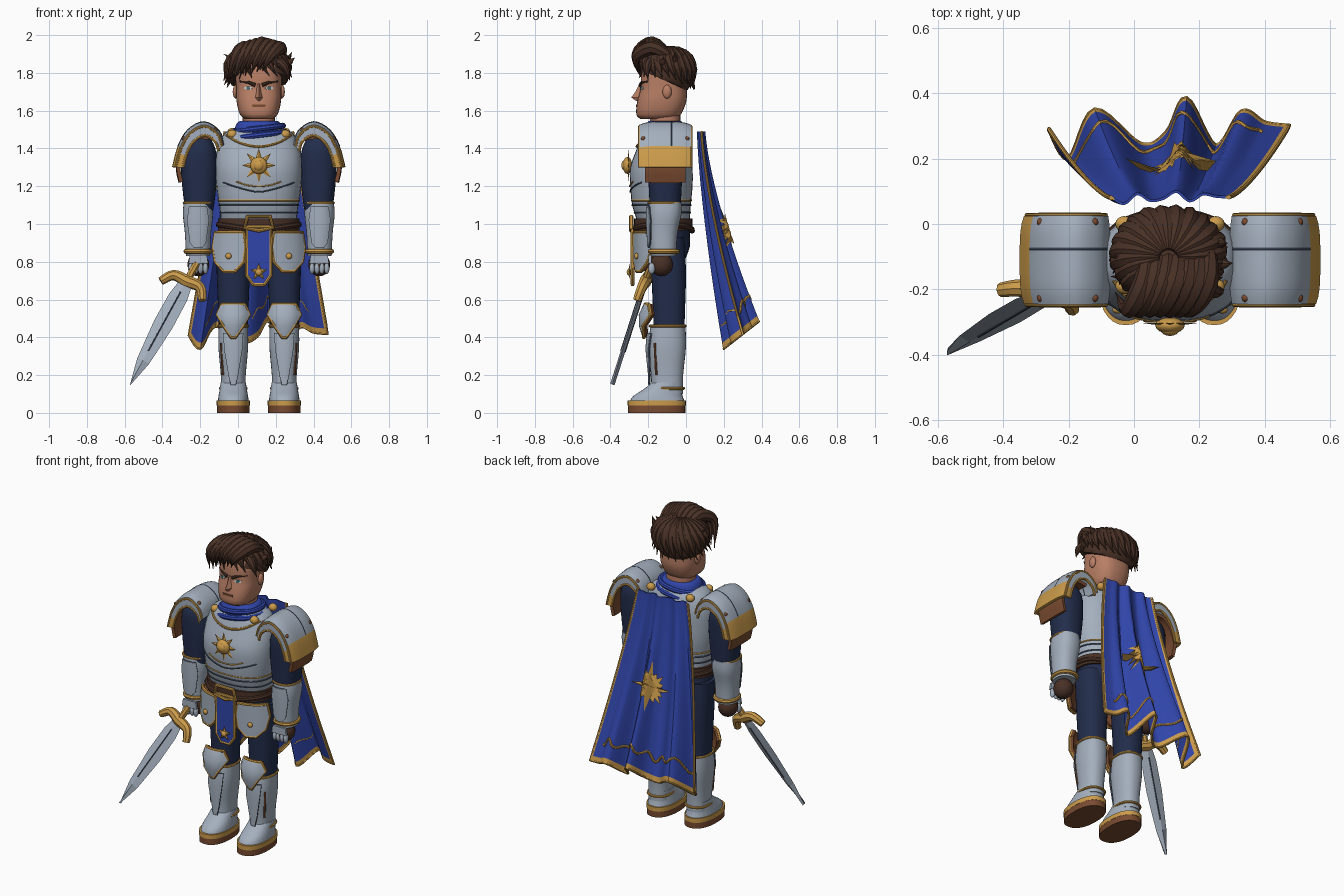
import bpy, bmesh, math, random
from mathutils import Vector

random.seed(4)
if "Cube" in bpy.data.objects:
    bpy.data.objects.remove(bpy.data.objects["Cube"])
CX = 0.11  # body midline


def mat(name, *rgb):
    m = bpy.data.materials.new(name)
    m.use_nodes = True
    m.diffuse_color = (*rgb, 1)
    bsdf = next(n for n in m.node_tree.nodes if n.type == 'BSDF_PRINCIPLED')
    bsdf.inputs["Base Color"].default_value = (*rgb, 1)
    return m


STEEL = mat("steel", .37, .43, .51)
DARK = mat("dark steel", .06, .08, .12)
GOLD = mat("gold", .60, .33, .07)
BLUE = mat("royal blue cloth", .03, .06, .40)
NAVY = mat("navy cloth", .016, .026, .07)
LEATHER = mat("leather", .19, .07, .03)
HAIR = mat("dark brown", .065, .03, .019)
SKIN = mat("skin", .48, .21, .13)
WHITE = mat("eye white", .6, .58, .54)
IRIS = mat("iris teal", .05, .16, .2)


def finish(name, bm, mats, thick=0, angle=40):
    bmesh.ops.recalc_face_normals(bm, faces=bm.faces[:])
    me = bpy.data.meshes.new(name)
    bm.to_mesh(me)
    bm.free()
    ob = place(name, me, mats, angle)
    if thick:
        mod = ob.modifiers.new("Thickness", 'SOLIDIFY')
        mod.thickness, mod.offset = thick, 0
        ob.modifiers.new("Crisp rims", 'EDGE_SPLIT').split_angle = math.radians(angle)


def place(name, me, mats, angle=40):
    for m in mats:
        me.materials.append(m)
    me.shade_smooth()
    me.set_sharp_from_angle(angle=math.radians(angle))
    ob = bpy.data.objects.new(name, me)
    bpy.context.collection.objects.link(ob)
    return ob


def grid(name, rows, mats, closed=False, thick=0, rule=None, angle=40):
    """Skin rows of points; rule(u, v) picks the material slot."""
    bm = bmesh.new()
    vs = [[bm.verts.new(p) for p in r] for r in rows]
    n, k = len(rows[0]), len(rows)
    for j in range(k - 1):
        for i in range(n if closed else n - 1):
            f = bm.faces.new((vs[j][i], vs[j][(i + 1) % n], vs[j + 1][(i + 1) % n], vs[j + 1][i]))
            if rule:
                f.material_index = rule((i + .5) / (n - 1), (j + .5) / (k - 1))
    if closed:
        bm.faces.new(vs[0])
        bm.faces.new(vs[-1])
    finish(name, bm, mats, thick, angle)


def spline(pts, n=4):
    out = []
    for i in range(len(pts) - 1):
        a, b, c, d = pts[max(i - 1, 0)], pts[i], pts[i + 1], pts[min(i + 2, len(pts) - 1)]
        for s in range(n):
            t = s / n
            out.append(tuple(.5 * (2 * q + (r - p) * t + (2 * p - 5 * q + 4 * r - w) * t * t
                                   + (3 * q - p - 3 * r + w) * t ** 3) for p, q, r, w in zip(a, b, c, d)))
    return out + [tuple(pts[-1])]


def ring(cx, row, e=2.3, n=32):
    z, cy, rx, ry = row
    f = lambda v: math.copysign(abs(v) ** (2 / e), v)
    return [(cx + rx * f(math.cos(a)), cy + ry * f(math.sin(a)), z)
            for a in (math.tau * i / n for i in range(n))]


def loft(name, cx, rows, m, e=2.3, n=3):
    grid(name, [ring(cx, r, e) for r in (spline(rows, n) if n > 1 else rows)], [m], True)


def section(rows, z):
    """Interpolate a lofted body's (centre y, x radius, y radius) at a height."""
    for a, b in zip(rows, rows[1:]):
        if z <= b[0] or b is rows[-1]:
            t = min(max((z - a[0]) / (b[0] - a[0]), 0), 1)
            return [p + (q - p) * t for p, q in zip(a[1:], b[1:])]


def front(rows, cx, off=0, e=2.3):
    """Return a function giving the front y of a lofted body."""
    def y(x, z):
        cy, rx, ry = section(rows, z)
        return cy - off - ry * max(0, 1 - min(1, abs((x - cx) / rx)) ** e) ** (1 / e)
    return y


def tube(name, pts, r, m, closed=False, taper=None):
    cu = bpy.data.curves.new(name, 'CURVE')
    cu.dimensions, cu.bevel_depth, cu.bevel_resolution, cu.use_fill_caps = '3D', r, 2, True
    sp = cu.splines.new('POLY')
    sp.points.add(len(pts) - 1)
    for i, p in enumerate(pts):
        sp.points[i].co = (*p, 1)
        sp.points[i].radius = taper(i / (len(pts) - 1)) if taper else 1
    sp.use_cyclic_u = closed
    ob = bpy.data.objects.new(name, cu)
    me = bpy.data.meshes.new_from_object(ob)
    bpy.data.objects.remove(ob)
    place(name, me, [m])


def ball(name, c, r, m):
    bm = bmesh.new()
    bmesh.ops.create_uvsphere(bm, u_segments=16, v_segments=10, radius=1)
    for v in bm.verts:
        v.co = Vector(c) + Vector([a * b for a, b in zip(v.co, r)])
    finish(name, bm, [m])


def shield(name, cx, rows, y, m, thick=.015, trim=None, r=.01):
    """Curved plate from (z, half width) rows, with an optional rim."""
    pts = [[(cx + h * t / 4, y(cx + h * t / 4, z), z) for t in range(-4, 5)] for z, h in rows]
    grid(name, pts, [m], thick=thick)
    if trim:
        loop = pts[0] + [p[-1] for p in pts[1:-1]] + pts[-1][::-1] + [p[0] for p in pts[-2:0:-1]]
        tube(name + "_rim", loop, r, trim, True)


def star(name, c, r1, r2, n, m):
    bm = bmesh.new()
    tip = bm.verts.new((c[0], c[1] - .012, c[2]))
    rim = [bm.verts.new((c[0] + r * math.sin(a), c[1], c[2] + r * math.cos(a)))
           for a, r in ((math.pi * i / n, r2 if i % 2 else r1) for i in range(2 * n))]
    for i in range(2 * n):
        bm.faces.new((tip, rim[i], rim[(i + 1) % (2 * n)]))
    bm.faces.new(rim)
    finish(name, bm, [m], angle=10)


# Torso armour
TORSO = [(1.02, -.12, .20, .14), (1.10, -.13, .21, .155), (1.2, -.13, .225, .165), (1.3, -.13, .23, .165),
         (1.4, -.115, .22, .145), (1.48, -.11, .18, .12), (1.51, -.11, .12, .09)]
chest = front(TORSO, CX, .004)
loft("cuirass", CX, TORSO, STEEL)
for z, m in ((1.06, DARK), (1.10, DARK), (1.125, GOLD)):
    tube("waist_lame", ring(CX, (z, *section(TORSO, z))), .005, m, True)


def chest_line(name, pts, r, m):
    tube(name, [(CX + x, chest(CX + x, z), z) for x, z in spline(pts)], r, m)


chest_line("neck_trim", [(-.17, 1.47), (-.1, 1.43), (0, 1.41), (.1, 1.43), (.17, 1.47)], .007, GOLD)
chest_line("breast_line", [(-.19, 1.22), (-.1, 1.19), (0, 1.17), (.1, 1.19), (.19, 1.22)], .004, DARK)
chest_line("breast_trim", [(-.12, 1.225), (-.06, 1.205), (0, 1.2), (.06, 1.205), (.12, 1.225)], .004, GOLD)
star("chest_sun", (CX, -.302, 1.31), .09, .042, 8, GOLD)
ball("sun_boss", (CX, -.31, 1.31), (.045, .025, .045), GOLD)
ball("sun_gem", (CX, -.324, 1.31), (.028, .018, .028), GOLD)

# Neck scarf
loft("neck", CX, [(1.46, -.11, .085, .08), (1.6, -.11, .085, .08)], SKIN)
loft("scarf", CX, [(1.42, -.115, .15, .13), (1.48, -.115, .135, .115), (1.53, -.112, .118, .098),
                   (1.545, -.112, .10, .085)], BLUE)
for z, w in ((1.47, .14), (1.505, .128)):
    tube("scarf_fold", [(x, y, q + .12 * (x - CX)) for x, y, q in ring(CX, (z, -.115, w, w - .02))], .016, BLUE, True)

# Hips, belt and tabard
HIPS = [(.80, -.10, .15, .09), (.88, -.10, .2, .12), (.97, -.115, .2, .135), (1.04, -.12, .2, .14)]
loft("hips", CX, HIPS, NAVY)
loft("belt", CX, [(z, -.12, .215, .155) for z in (.965, 1.03)], HAIR, n=1)
tube("low_belt", [(x, y, .965 + .03 * abs(x - CX) / .2) for x, y, z in ring(CX, (1, -.12, .212, .152))], .016, HAIR, True)
tube("buckle", [(CX + x, -.29, z) for x, z in ((-.075, .98), (-.06, 1.04), (.06, 1.04), (.075, .98), (0, .965))], .011, GOLD, True)
shield("tabard", CX, [(.985, .062), (.85, .064), (.73, .064), (.68, .03)], lambda x, z: -.283, BLUE, .012, GOLD)
star("tabard_star", (CX, -.297, .745), .045, .02, 5, GOLD)
ball("tabard_stud", (CX, -.302, .745), (.018, .012, .018), GOLD)

# Head
HEAD = [(1.555, -.15, .07, .09), (1.58, -.145, .1, .118), (1.65, -.128, .118, .13), (1.72, -.118, .12, .122),
        (1.8, -.115, .12, .122), (1.88, -.11, .1, .1), (1.92, -.11, .05, .05)]
loft("head", CX, HEAD, SKIN, 2.6)
face = lambda off: front(HEAD, CX, off, 2.6)
grid("nose", [[(CX + x, y, z) for x, y in ((-w, -.22), (0, tip), (w, -.22))] for z, w, tip in
              ((1.745, .016, -.245), (1.70, .024, -.268), (1.67, .036, -.29), (1.65, .03, -.262))], [SKIN], True)
shield("mouth", CX, [(1.632, .036), (1.62, .032)], face(.003), LEATHER, .005)

# Hair cap and locks
HC, HR = (.105, -.1, 1.79), (.165, .135, .135)
bm = bmesh.new()
bmesh.ops.create_uvsphere(bm, u_segments=32, v_segments=20, radius=1)
for v in bm.verts:
    x, y, z = (c + r * q for c, r, q in zip(HC, HR, v.co))
    v.co = (x, y, max(z, 1.80 - .10 * min(1, max(0, (y + .2) / .22))))
finish("hair_cap", bm, [HAIR])
lock = lambda t: .55 + .6 * math.sin(math.pi * min(1, t * 1.1)) - .5 * t
for i in range(24):
    az = math.tau * i / 24
    end = 1.5 + .36 * (1 + math.sin(az)) + random.uniform(-.15, .15)
    pts = []
    for k in range(9):
        th, a = .15 + (end - .15) * k / 8, az + .35 * (k / 8) ** 2
        out = math.sin(min(th, 1.57)) * (1.0 + random.uniform(0, .04) + .08 * (k == 8))
        pts.append((HC[0] + HR[0] * out * math.cos(a), HC[1] + HR[1] * out * math.sin(a), HC[2] + HR[2] * math.cos(th)))
    tube("hair_lock", pts, .036, HAIR, taper=lock)
for i in range(7):  # swept fringe
    x, d = .23 - .031 * i, random.uniform(-.015, .015)
    tube("fringe_lock", spline([(x, -.09, 1.89), (x - .01, -.18, 1.957 - .008 * abs(i - 3)), (x - .06, -.262, 1.89 + d),
                                (x - .1, -.258 + .008 * i, 1.815 - .012 * i + d)]), .04, HAIR, taper=lock)
for x, y, z in ((.285, -.06, 1.91), (.3, -.12, 1.88), (-.075, -.1, 1.90), (-.07, -.16, 1.74), (.275, -.2, 1.76)):
    tube("hair_tuft", spline([(CX, -.1, 1.87), (.5 * (x + CX) + .04 * (x > 0), y, 1.85), (x, y, z)]), .028, HAIR, taper=lock)

# Paired parts
for s, side in ((-1, "right"), (1, "left")):
    at = lambda d: CX + s * d
    # Face
    ball(side + "_ear", (at(.122), -.10, 1.70), (.016, .024, .036), SKIN)
    ex = at(.056)
    shield(side + "_eye", ex, [(1.727, .016), (1.72, .023), (1.712, .016)], face(.003), WHITE, .005)
    shield(side + "_iris", ex, [(1.728, .007), (1.72, .009), (1.712, .007)], face(.006), IRIS, .004)
    tube(side + "_brow", [(at(d), face(.002)(at(d), z), z) for d, z in ((.018, 1.735), (.055, 1.75), (.1, 1.755))],
         .011, HAIR, taper=lambda t: 1 - .6 * t)

    # Shoulder armour
    def arch(p, u, flange=1):
        k = (1 - .07 * u ** 4) * flange
        return (at(.27 + (p[0] - .27) * k), -.11 + .133 * u, 1.3 + (p[1] - 1.3) * k)
    prof = spline([(.19, 1.42), (.215, 1.49), (.29, 1.535), (.37, 1.495), (.422, 1.41), (.452, 1.3)])
    us = [i / 6 - 1 for i in range(13)]
    grid(side + "_pauldron", [[arch(p, u) for u in us] for p in prof], [STEEL, GOLD], thick=.015,
         rule=lambda u, v: int(v > .8))
    for u in (-1, 1):
        grid(side + "_pauldron_flange", [[arch(p, u, f) for f in (1, .9, .78)] for p in prof], [STEEL, GOLD], thick=.014,
             rule=lambda u, v: int(v > .84))
        for f, r in ((1, .007), (.78, .008)):
            tube(side + "_pauldron_trim", [arch(p, u * 1.03, f) for p in prof], r, GOLD)
        for j in (5, 14):
            ball(side + "_rivet", arch(prof[j], u * .87), (.013, .013, .013), LEATHER)
    tube(side + "_pauldron_seam", [arch(p, .25) for p in prof[:17]], .0095, DARK)
    lining = spline([(.25, 1.46), (.34, 1.46), (.40, 1.40), (.43, 1.31), (.415, 1.22)])
    grid(side + "_shoulder_lining", [[arch(p, u * .8) for u in us] for p in lining], [LEATHER], thick=.02)
    for y, z in ((-.19, 1.475), (0, 1.485)):
        ball(side + "_cape_clasp", (at(.14), y, z), (.027, .024, .024), GOLD)
    # Arm
    loft(side + "_upper_arm", at(.315), [(1.05, -.11, .07, .08), (1.15, -.11, .085, .085), (1.3, -.11, .097, .092),
                                         (1.4, -.11, .085, .09), (1.47, -.11, .05, .05)], NAVY)
    ARM = [(.83, -.12, .064, .068), (.95, -.12, .069, .075), (1.05, -.112, .08, .088), (1.115, -.11, .075, .086)]
    loft(side + "_vambrace", at(.322), ARM, STEEL)
    for z, w, r in ((.855, .064, .013), (1.112, .074, .007)):
        tube(side + "_vambrace_trim", ring(at(.322), (z, -.117, w, w + .008)), r, GOLD, True)
    shield(side + "_vambrace_plate", at(.322), [(1.09, .045), (1.02, .055), (.9, .04), (.875, .02)],
           front(ARM, at(.322), .008), STEEL, .012, DARK, .003)
    ball(side + "_glove", (at(.32), -.13, .785), (.058, .062, .062), HAIR)
    for k in range(4):
        ball(side + "_knuckle", (at(.282 + .026 * k), -.182, .765), (.014, .018, .03), STEEL)
    shield(side + "_hand_plate", at(.32), [(.835, .045), (.79, .052)], lambda x, z: -.19, STEEL, .015)
    # Hip plate with leather backing
    for part, off, m, trim in (("_tasset", .008, STEEL, GOLD), ("_tasset_backing", -.01, LEATHER, None)):
        shield(side + part, at(.155), [(.955, .075), (.88, .086), (.80, .075), (.75, .03)],
               front([(.74, -.1, .27, .165), (.96, -.1, .25, .17)], CX, off), m, .015, trim)
    ball(side + "_tasset_stud", (at(.16), -.262, .83), (.016, .012, .016), GOLD)
    # Leg
    lx = at(.135)
    loft(side + "_leg", lx, [(.4, -.09, .075, .08), (.55, -.09, .08, .085), (.75, -.092, .088, .092), (.93, -.1, .09, .09)], NAVY)
    GREAVE = [(.1, -.1, .066, .085), (.2, -.1, .066, .085), (.35, -.1, .079, .1), (.46, -.095, .077, .092)]
    loft(side + "_greave", lx, GREAVE, STEEL)
    for z, w in ((.46, .077), (.13, .068)):
        tube(side + "_greave_trim", ring(lx, (z, -.097, w, w + .016)), .008, GOLD, True)
    shield(side + "_shin_plate", lx, [(.42, .05), (.34, .045), (.2, .022), (.15, .012)],
           front(GREAVE, lx, .01), STEEL, .012, DARK, .004)
    tube(side + "_greave_strap", [(lx + s * .054, -.157, .2), (lx + s * .063, -.165, .37)], .007, LEATHER)
    for part, off, m, trim in (("_knee_guard", .008, STEEL, GOLD), ("_knee_backing", -.01, LEATHER, None)):
        shield(side + part, lx, [(.575, .06), (.52, .085), (.46, .05), (.40, .01)],
               front([(.4, -.09, .1, .125), (.5, -.1, .1, .145), (.58, -.09, .1, .115)], lx, off), m, .015, trim)
    # Boot
    loft(side + "_sole", lx, [(z, -.155, .087, .152) for z in (0, .04)], LEATHER, n=1)
    loft(side + "_boot_trim", lx, [(z, -.155, .088, .154) for z in (.038, .066)], GOLD, n=1)
    loft(side + "_boot", lx, [(.06, -.153, .082, .146), (.09, -.148, .078, .13), (.125, -.125, .072, .1), (.16, -.1, .067, .08)], STEEL)
    for z, y in ((.10, -.25), (.12, -.22)):
        tube(side + "_boot_seam", [(lx + .06 * t, y + .04 * t * t, z) for t in (-1, -.5, 0, .5, 1)], .005, DARK)

# Cape
HEM = spline([(-.26, .29), (-.2, .2), (-.12, .35), (.02, .245), (.1, .28), (.16, .385), (.25, .24),
              (.33, .345), (.4, .31), (.475, .3)], 6)


def cape(u, v, off=0):
    f = min(max(u, 0), 1) * (len(HEM) - 1)
    i = min(int(f), len(HEM) - 2)
    hx, hy = (a + (b - a) * (f - i) for a, b in zip(HEM[i], HEM[i + 1]))
    ty = .078 + .2 * (hy - .28)
    return (-.07 + .36 * u + (hx + .07 - .36 * u) * v, ty + (hy - ty) * v ** 1.4 + off, 1.49 + (.34 + .78 * (hy - .2) - 1.49) * v)


grid("cape", [[cape(i / 72, j / 36) for i in range(73)] for j in range(37)], [BLUE, GOLD], thick=.008,
     rule=lambda u, v: int(u < .028 or u > .972 or v > .97))
edge = [cape(0, j / 20) for j in range(21)] + [cape(i / 54, 1) for i in range(1, 54)] + [cape(1, 1 - j / 20) for j in range(21)]
tube("cape_rim", edge, .007, GOLD)
tube("cape_embroidery", [cape(.1 + .8 * i / 40, .88 + .02 * math.sin(i), .004) for i in range(41)], .008, GOLD)
spikes = [(math.tau * k / 32, (1 if k % 8 == 0 else .75 if k % 4 == 0 else .6) if k % 2 == 0 else .45) for k in range(32)]
grid("cape_sun", [[cape(.5 + .24 * r * q * math.cos(a), .51 + .145 * r * q * math.sin(a), .02) for a, r in spikes]
                  for q in (.02, .2, .4, .6, .8, 1)], [GOLD], True, angle=15)

# Sword
G, TIP = Vector((-.28, -.22, .68)), Vector((-.57, -.39, .15))
d = (TIP - G).normalized()
w = Vector((.87, -.23, -.4))
w = (w - d * w.dot(d)).normalized()
n = d.cross(w)
P = lambda a, b, c=0: G + d * a + w * b + n * c
grid("blade", [[P(a, h), P(a, 0, .012), P(a, -h), P(a, 0, -.012)] for a, h in
               ((0, .038), (.08, .052), (.25, .054), (.48, .036), (.627, .002))], [STEEL], True, angle=15)
for c in (-.011, .011):
    tube("fuller", [P(.05, 0, c), P(.42, 0, c)], .004, DARK)
tube("crossguard", spline([P(.04, -.125), P(-.02, -.08), P(-.02, 0), P(-.02, .08), P(.04, .125)]), .029, GOLD,
     taper=lambda t: 1.15 - .8 * abs(t - .5))
tube("grip", [P(-.13, 0), P(0, 0)], .02, GOLD)
